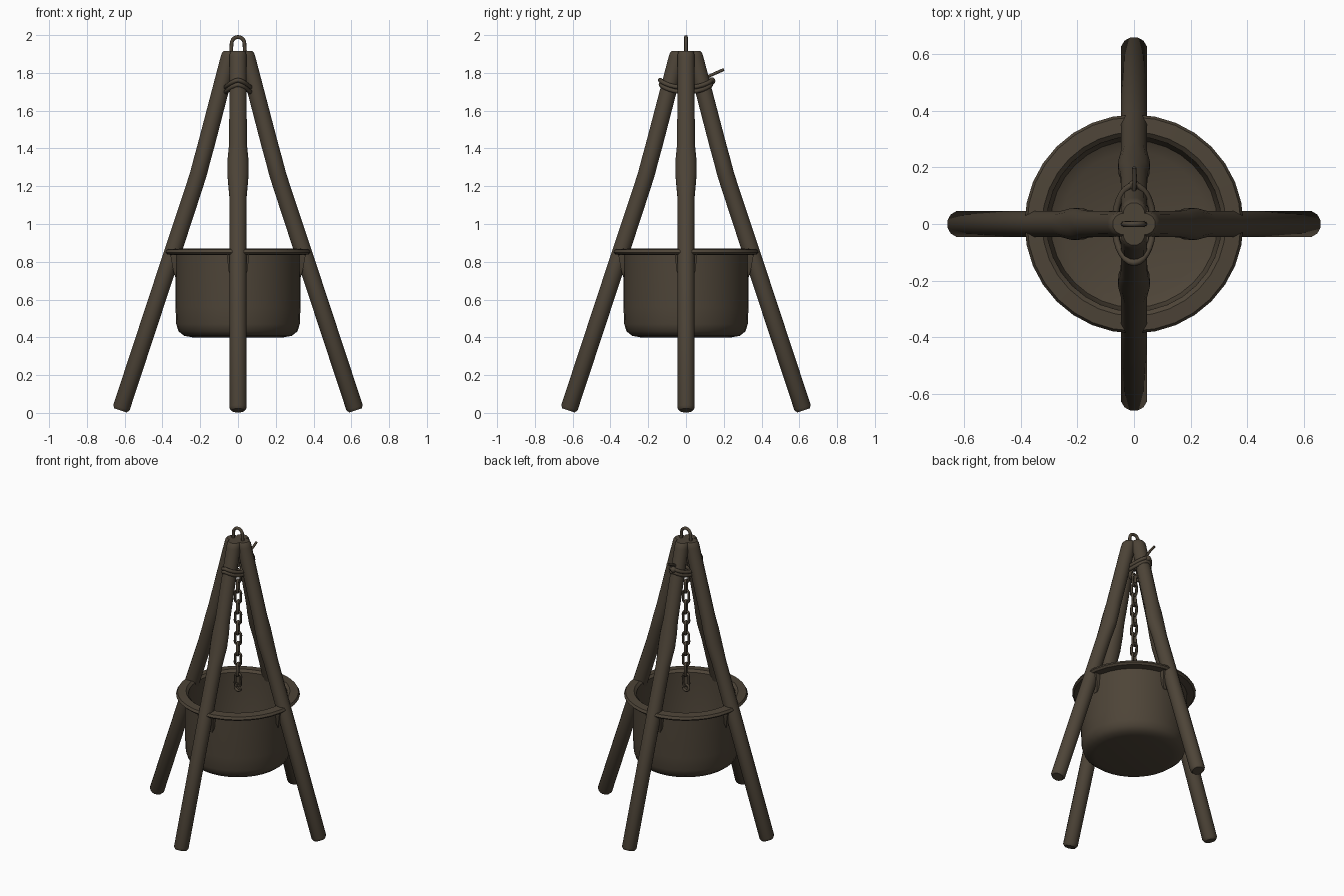
import bpy, bmesh, math
from mathutils import Vector, Matrix

if "Cube" in bpy.data.objects:
    bpy.data.objects.remove(bpy.data.objects["Cube"], do_unlink=True)

# One dull brown for everything
brown = bpy.data.materials.new("dark_brown")
brown.use_nodes = True
COLOUR = (0.075, 0.058, 0.039, 1)
brown.diffuse_color = COLOUR
shader = brown.node_tree.nodes["Principled BSDF"]
shader.inputs["Base Color"].default_value = COLOUR
shader.inputs["Roughness"].default_value = 0.9


def finish(bm, name, angle=40):
    bmesh.ops.recalc_face_normals(bm, faces=bm.faces)
    mesh = bpy.data.meshes.new(name)
    bm.to_mesh(mesh)
    bm.free()
    mesh.materials.append(brown)
    obj = bpy.data.objects.new(name, mesh)
    bpy.context.collection.objects.link(obj)
    bpy.ops.object.select_all(action='DESELECT')
    obj.select_set(True)
    bpy.context.view_layer.objects.active = obj
    bpy.ops.object.shade_smooth_by_angle(angle=math.radians(angle))
    return obj


def skin(bm, rings, closed=False):
    """Join rings of points into a tube, capping the ends when it is open."""
    loops = [[bm.verts.new(p) for p in ring] for ring in rings]
    n = len(loops[0])
    pairs = list(zip(loops, loops[1:])) + ([(loops[-1], loops[0])] if closed else [])
    for a, b in pairs:
        for i in range(n):
            j = (i + 1) % n
            bm.faces.new((a[i], a[j], b[j], b[i]))
    if not closed:
        bm.faces.new(loops[0][::-1])
        bm.faces.new(loops[-1])


def tube(bm, points, radius, closed=False, sides=8):
    """Sweep a round section along a path."""
    pts = [Vector(p) for p in points]
    n = len(pts)
    rings, side = [], None
    for i, p in enumerate(pts):
        before = pts[i - 1] if closed or i else p
        after = pts[(i + 1) % n] if closed or i < n - 1 else p
        t = (after - before).normalized()
        if side is None:
            side = t.orthogonal()
        side = (side - t * side.dot(t)).normalized()
        up = t.cross(side)
        rings.append([p + radius * (math.cos(a) * side + math.sin(a) * up)
                      for a in (2 * math.pi * k / sides for k in range(sides))])
    skin(bm, rings, closed)


# Legs: bent poles with a wide knot at the bend; (out, height, tilt, radius, widening)
LEG = [(0.622, 0.013, 18, 0.036, 1), (0.617, 0.028, 18, 0.047, 1),
       (0.346, 0.85, 18, 0.047, 1), (0.25, 1.14, 18, 0.046, 1.02),
       (0.211, 1.26, 16, 0.046, 1.26), (0.19, 1.34, 14, 0.046, 1.24),
       (0.168, 1.42, 14, 0.046, 1.06), (0.048, 1.88, 5, 0.046, 1),
       (0.042, 1.905, 0, 0.045, 1), (0.038, 1.917, 0, 0.038, 1)]


def leg(name, turn):
    bm = bmesh.new()
    rings = []
    for out, z, tilt, r, wide in LEG:
        t = math.radians(tilt)
        ring = []
        for k in range(12):
            a = 2 * math.pi * (k + 0.5) / 12
            u, v = r * math.cos(a), r * wide * math.sin(a)
            ring.append((out + u * math.cos(t), v, z + u * math.sin(t)))
        rings.append(ring)
    skin(bm, rings)
    bm.transform(Matrix.Rotation(turn, 4, 'Z'))
    finish(bm, name)


for i, name in enumerate(("left_leg", "back_leg", "right_leg", "front_leg")):
    leg(name, i * math.pi / 2)

# Pot: one turned wall with rounded base, flared rim and open inside
POT = [(0.0, 0.4), (0.24, 0.4), (0.285, 0.408), (0.315, 0.432), (0.327, 0.47),
       (0.331, 0.56), (0.331, 0.835), (0.375, 0.838), (0.387, 0.85), (0.378, 0.866),
       (0.325, 0.87), (0.309, 0.855), (0.307, 0.5), (0.295, 0.45), (0.255, 0.428),
       (0.0, 0.425)]
bm = bmesh.new()
verts = [bm.verts.new((r, 0, z)) for r, z in POT]
edges = [bm.edges.new(pair) for pair in zip(verts, verts[1:])]
bmesh.ops.spin(bm, geom=verts + edges, cent=(0, 0, 0), axis=(0, 0, 1),
               angle=2 * math.pi, steps=32)
bmesh.ops.remove_doubles(bm, verts=bm.verts, dist=0.0005)
finish(bm, "pot")

# Lugs that seat the rim against the legs
bm = bmesh.new()
for i in range(4):
    turn = Matrix.Rotation(i * math.pi / 2, 4, 'Z')
    rings = [[turn @ Vector((x, y, z)) for x, y in
              ((0.31, -w), (out, -w), (out, w), (0.31, w))]
             for z, out, w in ((0.72, 0.332, 0.035), (0.75, 0.342, 0.05), (0.845, 0.36, 0.06))]
    skin(bm, rings)
finish(bm, "pot_lugs", 30)

# Chain: alternating oval links hanging from a shank between the pole tops
TOP, BOTTOM, LINKS = 1.70, 0.91, 11
pitch = (TOP - BOTTOM) / LINKS
bm = bmesh.new()
for i in range(LINKS):
    z = TOP - pitch * (i + 0.5)
    turn = math.radians(20 + 90 * (i % 2))
    path = []
    for k in range(14):
        a = 2 * math.pi * k / 14
        x = 0.019 * math.cos(a)
        path.append((x * math.cos(turn), x * math.sin(turn),
                     z + math.copysign(0.024, math.sin(a + 0.01)) + 0.019 * math.sin(a)))
    tube(bm, path, 0.0085, True, 6)
finish(bm, "chain", 60)

bm = bmesh.new()
tube(bm, [(0, 0, 1.9), (0, 0, 1.73)], 0.014)
tube(bm, [(0.028 * math.cos(a), 0.028 * math.sin(a) * 0.7, 1.71 + 0.028 * math.sin(a))
          for a in (2 * math.pi * k / 14 for k in range(14))], 0.011, True)
finish(bm, "chain_hanger", 60)

# End hook just above the pot mouth
bm = bmesh.new()
tube(bm, [(0.022 * math.cos(a), 0, 0.895 + 0.022 * math.sin(a))
          for a in (math.radians(90 + 26 * k) for k in range(11))], 0.009)
finish(bm, "chain_hook", 60)

# Carrying loop on the very top
bm = bmesh.new()
arch = [(0.034 * math.cos(a), 0, 1.955 + 0.035 * math.sin(a))
        for a in (math.pi * k / 10 for k in range(11))]
tube(bm, [(0.038, 0, 1.89)] + arch + [(-0.038, 0, 1.89)], 0.01)
finish(bm, "top_loop", 60)

# Rope lashing: two sagging turns round the front and back poles, with a loose end
bm = bmesh.new()
for height, grow in ((1.762, 1.0), (1.738, 0.97)):
    path = []
    for k in range(28):
        a = 2 * math.pi * k / 28
        sag = 0.04 * abs(math.cos(a)) ** 1.5
        path.append((0.068 * grow * math.cos(a), 0.137 * grow * math.sin(a), height - sag))
    tube(bm, path, 0.012, True)
tube(bm, [(0.0, 0.1, 1.76), (0.0, 0.12, 1.782), (0.003, 0.16, 1.8), (0, 0.2, 1.818)], 0.008)
finish(bm, "rope_lashing", 60)

# Rope knot behind the back pole
bm = bmesh.new()
bmesh.ops.create_icosphere(bm, subdivisions=2, radius=0.02,
                           matrix=Matrix.Translation((0, 0.136, 1.757)))
finish(bm, "rope_knot", 60)
